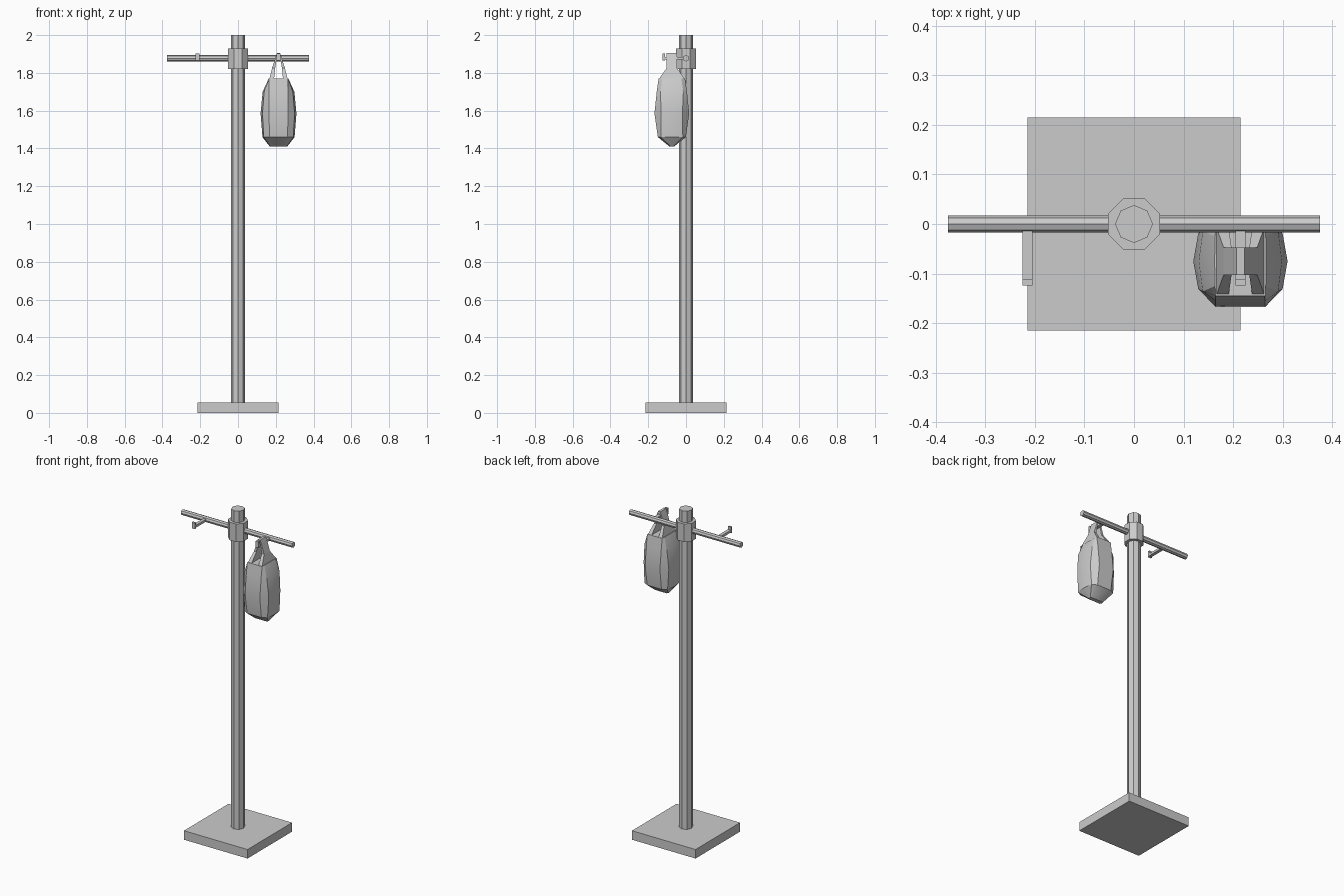
import bpy, bmesh, math
from mathutils import Matrix

if "Cube" in bpy.data.objects:
    bpy.data.objects.remove(bpy.data.objects["Cube"])


def finish(name, bm, smooth=None):
    bmesh.ops.recalc_face_normals(bm, faces=bm.faces)
    me = bpy.data.meshes.new(name)
    bm.to_mesh(me)
    bm.free()
    ob = bpy.data.objects.new(name, me)
    bpy.context.collection.objects.link(ob)
    if smooth:
        bpy.ops.object.select_all(action='DESELECT')
        bpy.context.view_layer.objects.active = ob
        ob.select_set(True)
        bpy.ops.object.shade_smooth_by_angle(angle=math.radians(smooth))
    return ob


def box(name, x, y, z):
    bm = bmesh.new()
    bmesh.ops.create_cube(bm, size=1)
    for v in bm.verts:
        v.co = [(a + b) / 2 + c * (b - a) for (a, b), c in zip((x, y, z), v.co)]
    return finish(name, bm)


def rod(name, r, length, centre, turn=0.0, along_x=False):
    bm = bmesh.new()
    m = Matrix.Translation(centre)
    if along_x:
        m = m @ Matrix.Rotation(math.pi / 2, 4, 'Y')
    m = m @ Matrix.Rotation(turn, 4, 'Z')
    bmesh.ops.create_cone(bm, cap_ends=True, segments=8, radius1=r, radius2=r,
                          depth=length, matrix=m)
    return finish(name, bm)


def loft(name, rings, smooth=None):
    bm = bmesh.new()
    rows = [[bm.verts.new(p) for p in ring] for ring in rings]
    n = len(rows[0])
    for a, b in zip(rows, rows[1:]):
        for i in range(n):
            j = (i + 1) % n
            bm.faces.new((a[i], a[j], b[j], b[i]))
    bm.faces.new(rows[0])
    bm.faces.new(rows[-1])
    return finish(name, bm, smooth)


# Stand
box("base", (-.215, .215), (-.215, .215), (0, .055))
rod("pole", .038, 1.95, (0, 0, 1.025))
rod("collar", .052 / math.cos(math.pi / 8), .11, (0, 0, 1.875), math.pi / 8)
rod("crossbar", .017, .75, (0, 0, 1.877), along_x=True)

# Hooks: one L-shaped profile in y, z for each side
profile = [(-.005, 1.87), (-.112, 1.87), (-.112, 1.865), (-.124, 1.865),
           (-.124, 1.902), (-.112, 1.902), (-.112, 1.884), (-.005, 1.884)]
for side, x in (("left", -.215), ("right", .215)):
    loft(side + "_hook", [[(x + s * .01, y, z) for y, z in profile] for s in (-1, 1)])

# Bag body: z, side middle, side corner, front panel corner
CX, CY = .2145, -.075
levels = [(1.41, (.046, 0), (.044, .006), (.04, .012)),
          (1.46, (.085, 0), (.078, .058), (.048, .074)),
          (1.585, (.095, 0), (.085, .056), (.05, .092)),
          (1.70, (.084, 0), (.076, .061), (.05, .08)),
          (1.77, (.052, 0), (.051, .05), (.05, .07))]
rings = []
for z, m, c, f in levels:
    pts = [m, c, f, (-f[0], f[1]), (-c[0], c[1]), (-m[0], 0),
           (-c[0], -c[1]), (-f[0], -f[1]), (f[0], -f[1]), (c[0], -c[1])]
    rings.append([(CX + x, CY + y, z) for x, y in pts])
loft("bag_body", rings, 30)

# Bag handles: an arch over the hook: outer x, z, inner x, z, half depth
arch = [(.049, 1.765, .024, 1.765, .07), (.034, 1.825, .018, 1.825, .028),
        (.015, 1.885, .0105, 1.87, .028), (.008, 1.905, .007, 1.888, .028)]
arch += [(-a, b, -c, d, e) for a, b, c, d, e in reversed(arch)]
loft("bag_handles", [[(CX + a, CY + e, b), (CX + a, CY - e, b),
                      (CX + c, CY - e, d), (CX + c, CY + e, d)]
                     for a, b, c, d, e in arch])
